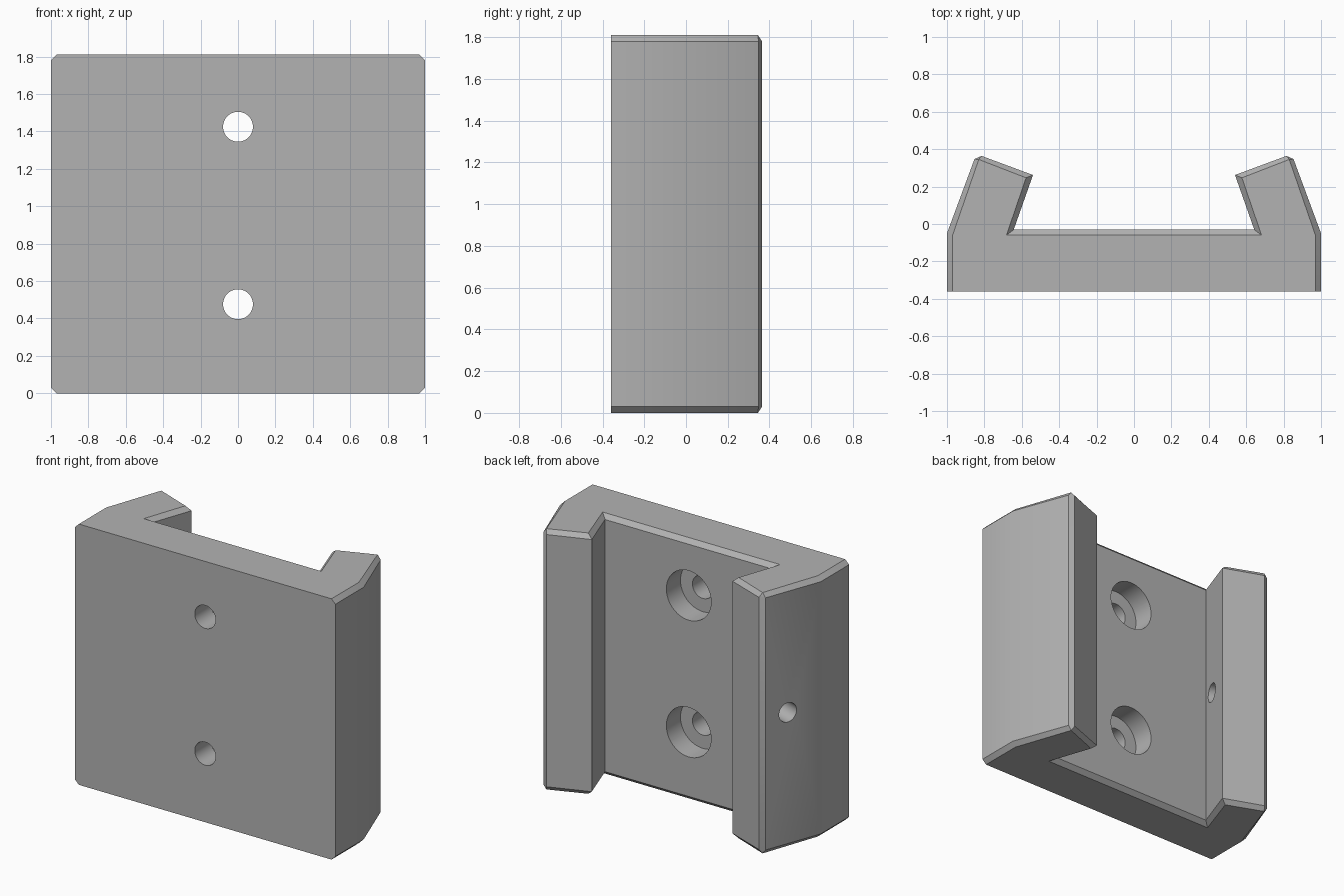
import bpy, bmesh, math
from mathutils import Vector

cube = bpy.data.objects.get("Cube")
if cube:
    bpy.data.objects.remove(cube, do_unlink=True)

HEIGHT, CHAMFER = 1.81, 0.03

grey = bpy.data.materials.new("plain grey")
grey.use_nodes = True
grey.diffuse_color = (0.45, 0.45, 0.45, 1)
grey.node_tree.nodes["Principled BSDF"].inputs["Base Color"].default_value = (0.45, 0.45, 0.45, 1)

# Half outlines seen from above: full section, and the section at the chamfered ends
full_half = [(1, -0.36), (1, -0.05), (0.853, 0.347), (0.815, 0.364), (0.54, 0.262), (0.643, -0.03)]
end_half = [(0.97, -0.36), (0.97, -0.06), (0.83, 0.345), (0.83, 0.345), (0.577, 0.247), (0.682, -0.06)]


def mirrored(half):
    return half + [(-x, y) for x, y in reversed(half)]


# Bracket body: loft the outline through end, shoulder, shoulder, end
bm = bmesh.new()
sections = [(end_half, 0), (full_half, CHAMFER), (full_half, HEIGHT - CHAMFER), (end_half, HEIGHT)]
rings = [[bm.verts.new((x, y, z)) for x, y in mirrored(half)] for half, z in sections]
for low, high in zip(rings, rings[1:]):
    for i in range(len(low)):
        j = (i + 1) % len(low)
        bm.faces.new((low[i], low[j], high[j], high[i]))
bm.faces.new(list(reversed(rings[0])))
bm.faces.new(rings[-1])
bmesh.ops.remove_doubles(bm, verts=bm.verts, dist=0.0001)
bmesh.ops.recalc_face_normals(bm, faces=bm.faces)
mesh = bpy.data.meshes.new("bracket_body")
bm.to_mesh(mesh)
bm.free()
mesh.materials.append(grey)
body = bpy.data.objects.new("bracket_body", mesh)
bpy.context.collection.objects.link(body)


def drill(start, end, radius):
    """Cut a round hole between two points."""
    start, end = Vector(start), Vector(end)
    axis = end - start
    bpy.ops.mesh.primitive_cylinder_add(vertices=48, radius=radius, depth=axis.length,
                                        location=(start + end) / 2,
                                        rotation=axis.to_track_quat('Z', 'Y').to_euler())
    cutter = bpy.context.object
    cutter.name = "hole_cutter"
    cutter.hide_render = True
    cutter.data.materials.append(grey)
    cut = body.modifiers.new("hole", 'BOOLEAN')
    cut.operation, cut.solver, cut.object = 'DIFFERENCE', 'EXACT', cutter
    bpy.ops.object.select_all(action='DESELECT')
    bpy.context.view_layer.objects.active = body
    body.select_set(True)
    bpy.ops.object.modifier_apply(modifier=cut.name)
    bpy.data.objects.remove(cutter, do_unlink=True)


# Counterbored screw holes through the plate
for z in (0.476, 1.425):
    drill((0, -0.5, z), (0, 0.1, z), 0.08)
    drill((0, -0.185, z), (0, 0.1, z), 0.172)

# Set screw hole square through the right arm
centre = Vector((-0.913, 0.187, 0.94))
inward = Vector((0.939, -0.345, 0))
drill(centre - inward * 0.1, centre + inward * 0.4, 0.067)

bpy.ops.object.shade_smooth_by_angle(angle=math.radians(30))
